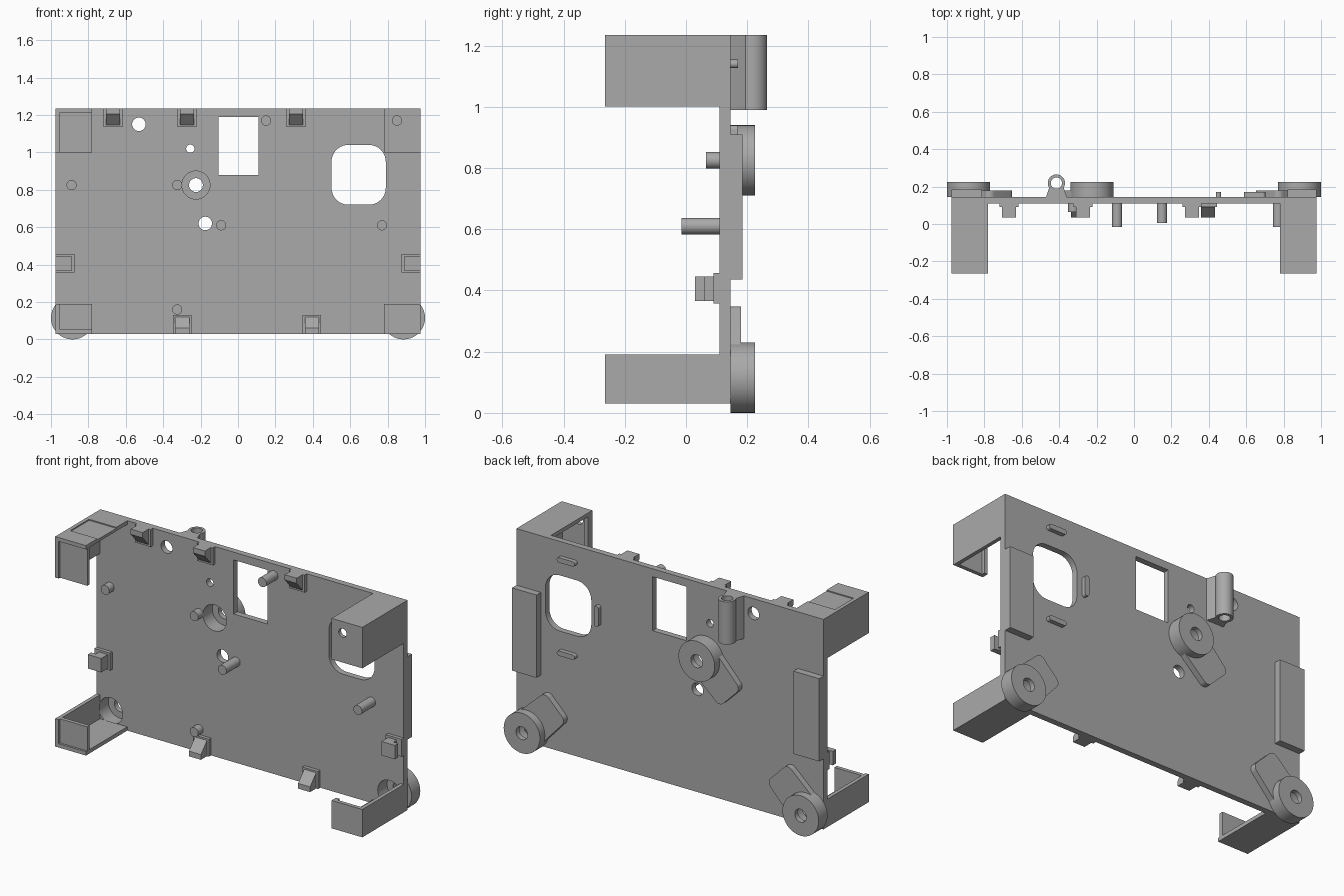
import bpy, bmesh, math
from mathutils import Vector
from mathutils.geometry import convex_hull_2d

if "Cube" in bpy.data.objects:
    bpy.data.objects.remove(bpy.data.objects["Cube"])

grey = bpy.data.materials.new("plastic grey")
grey.use_nodes = True
COLOUR = (0.4, 0.4, 0.4, 1)
grey.diffuse_color = COLOUR
grey.node_tree.nodes["Principled BSDF"].inputs["Base Color"].default_value = COLOUR

BACK, FRONT = 0.145, 0.11      # plate faces along y
EDGE = 0.975                   # plate half width
LOW, HIGH = 0.03, 1.235        # plate bottom and top


def finish(name, bm):
    bmesh.ops.recalc_face_normals(bm, faces=bm.faces)
    mesh = bpy.data.meshes.new(name)
    bm.to_mesh(mesh)
    bm.free()
    obj = bpy.data.objects.new(name, mesh)
    bpy.context.collection.objects.link(obj)
    mesh.materials.append(grey)
    return obj


def extrude(name, pts, start, vec):
    """Extrude a closed outline of 3D points along vec."""
    bm = bmesh.new()
    face = bm.faces.new([bm.verts.new(p) for p in pts])
    new = bmesh.ops.extrude_face_region(bm, geom=[face])["geom"]
    bmesh.ops.translate(bm, vec=vec, verts=[v for v in new if isinstance(v, bmesh.types.BMVert)])
    return finish(name, bm)


def box(name, x0, x1, y0, y1, z0, z1):
    pts = [(x0, y0, z0), (x1, y0, z0), (x1, y0, z1), (x0, y0, z1)]
    return extrude(name, pts, y0, Vector((0, y1 - y0, 0)))


def outline(circles, seg=40):
    """Convex outline around circles given as (a, b, radius)."""
    pts = [Vector((a + r * math.cos(2 * math.pi * i / seg), b + r * math.sin(2 * math.pi * i / seg)))
           for a, b, r in circles for i in range(seg)]
    return [pts[i] for i in convex_hull_2d(pts)]


def rounded(name, circles, y0, y1):
    pts = [(p.x, y0, p.y) for p in outline(circles)]
    return smooth(extrude(name, pts, y0, Vector((0, y1 - y0, 0))))


def smooth(obj):
    bpy.ops.object.select_all(action="DESELECT")
    obj.select_set(True)
    bpy.context.view_layer.objects.active = obj
    bpy.ops.object.shade_smooth_by_angle(angle=math.radians(35))
    return obj


def cut(targets, cutters):
    for obj in targets:
        bpy.context.view_layer.objects.active = obj
        for c in cutters:
            mod = obj.modifiers.new("cut", "BOOLEAN")
            mod.operation, mod.solver, mod.object = "DIFFERENCE", "EXACT", c
            bpy.ops.object.modifier_apply(modifier=mod.name)
        smooth(obj)
    for c in cutters:
        bpy.data.objects.remove(c)


# Main plate with window, rounded opening and screw holes
plate = box("plate", -EDGE, EDGE, FRONT, BACK, LOW, HIGH)
corner = 0.09
cutters = [box("window_cutter", -0.105, 0.11, 0, 0.3, 0.88, 1.19),
           rounded("opening_cutter", [(x, z, corner) for x in (0.5 + corner, 0.79 - corner)
                                      for z in (0.72 + corner, 1.04 - corner)], 0, 0.3)]
for x, z, r in ((-0.53, 1.15, 0.036), (-0.255, 1.02, 0.022), (-0.175, 0.62, 0.036)):
    cutters.append(rounded("hole_cutter", [(x, z, r)], 0, 0.3))
cut([plate], cutters)

# Round feet on the back, each with a flared rounded base and a counterbored hole
for name, x, z, dx, dz in (("left_foot", 0.885, 0.115, -1, 1), ("right_foot", -0.885, 0.115, 1, 1),
                           ("upper_foot", -0.225, 0.825, -1, -1)):
    d = Vector((dx, dz)).normalized()
    side = Vector((-d.y, d.x))
    ends = [Vector((x, z)) + d * 0.22 + side * s for s in (-0.06, 0.06)]
    base = rounded(name + "_base", [(x, z, 0.105)] + [(e.x, e.y, 0.035) for e in ends], BACK, 0.18)
    disc = rounded(name, [(x, z, 0.115)], BACK, 0.225)
    cut([plate, base, disc], [rounded("bore_cutter", [(x, z, 0.075)], 0, 0.195),
                              rounded("screw_cutter", [(x, z, 0.037)], 0, 0.3)])

# Side pads on the back
for name, x0, x1 in (("left_pad", 0.82, EDGE), ("right_pad", -EDGE, -0.812)):
    box(name, x0, x1, BACK, 0.185, 0.435, 0.91)

# Small ribs around the rounded opening
for name, a, b in (("rib_top", (0.602, 1.14), (0.688, 1.14)), ("rib_bottom", (0.602, 0.605), (0.688, 0.605)),
                   ("rib_side", (0.452, 0.835), (0.452, 0.925))):
    rounded(name, [(*a, 0.014), (*b, 0.014)], BACK, 0.17)

# Vertical tube with its web on the back
TX, TY, TZ = -0.415, 0.219, 0.99
tube = smooth(extrude("tube", [(p.x, p.y, TZ) for p in outline([(TX, TY, 0.046)])], 0,
                      Vector((0, 0, HIGH - TZ))))
web = extrude("tube_web", [(TX - 0.055, BACK, TZ), (TX + 0.055, BACK, TZ), (TX + 0.04, 0.19, TZ),
                           (TX + 0.03, 0.21, TZ), (TX - 0.03, 0.21, TZ), (TX - 0.04, 0.19, TZ)], 0,
              Vector((0, 0, HIGH - TZ)))
cut([tube, web], [extrude("tube_cutter", [(p.x, p.y, 0.9) for p in outline([(TX, TY, 0.03)])], 0,
                          Vector((0, 0, 0.5)))])

# Pins on the front
for x, z, y in ((-0.89, 0.825, 0.065), (-0.325, 0.825, 0.065), (-0.325, 0.16, 0.065),
                (-0.09, 0.61, -0.015), (0.77, 0.61, -0.015), (0.15, 1.17, 0.005)):
    rounded("pin", [(x, z, 0.027)], y, FRONT)

# Corner brackets: outer wall, roof or floor, and front wall
TIP, WALL = -0.265, 0.022
for side, s in (("left", 1), ("right", -1)):
    for level, z0, z1 in (("top", 1.0, HIGH), ("bottom", LOW, 0.19)):
        name = f"{level}_{side}_bracket"
        outer, inner = s * EDGE, s * 0.78
        xs = sorted((outer, inner))
        wx = sorted((outer, outer - s * WALL))
        box(name + "_wall", *wx, TIP, FRONT, z0, z1)
        slab = (z1 - WALL, z1) if level == "top" else (z0, z0 + WALL)
        if name == "top_right_bracket":
            box(name + "_roof_front", *xs, TIP, -0.16, *slab)
            box(name + "_roof_middle", *xs, -0.16, 0.01, slab[0], slab[1] - 0.006)
            box(name + "_roof_back", *xs, 0.01, FRONT, *slab)
        else:
            box(name + "_slab", *xs, TIP, FRONT, *slab)
        recess = 0.012 if s < 0 else 0
        front = box(name + "_front", *xs, TIP + recess, TIP + recess + WALL, z0, z1)
        if s > 0:
            # Return lip on the inner edge
            box(name + "_lip", inner, inner + WALL, TIP, TIP + 0.04, z0, z1)
            if level == "top":
                cut([front], [rounded("hole_cutter", [(0.85, 1.17, 0.025)], -0.4, 0)])

# Snap clips along the plate edges: base pad, arm and sloped nose
HOOK = 0.035


def edge_clip(name, x, top):
    """Clip on the top or bottom edge; profile in y and z."""
    edge, d = (HIGH, -1) if top else (LOW, 1)
    lo, hi = sorted((edge, edge + d * 0.1))
    box(name + "_base", x - 0.05, x + 0.05, 0.09, FRONT, lo, hi)
    profile = [(FRONT, 0), (HOOK, 0), (HOOK, 0.03), (0.09, 0.09), (FRONT, 0.09)]
    extrude(name, [(x - 0.038, y, edge + d * h) for y, h in profile], 0, Vector((0.076, 0, 0)))


for x in (-0.668, -0.273, 0.31):
    edge_clip("top_clip", x, True)
for x in (-0.298, 0.395):
    edge_clip("bottom_clip", x, False)

for name, s in (("left_clip", 1), ("right_clip", -1)):
    box(name + "_base", *sorted((s * 0.875, s * EDGE)), 0.09, FRONT, 0.357, 0.457)
    box(name + "_arm", *sorted((s * 0.89, s * 0.945)), 0.03, FRONT, 0.365, 0.445)
    box(name + "_nose", *sorted((s * 0.945, s * EDGE)), 0.03, 0.06, 0.365, 0.445)
